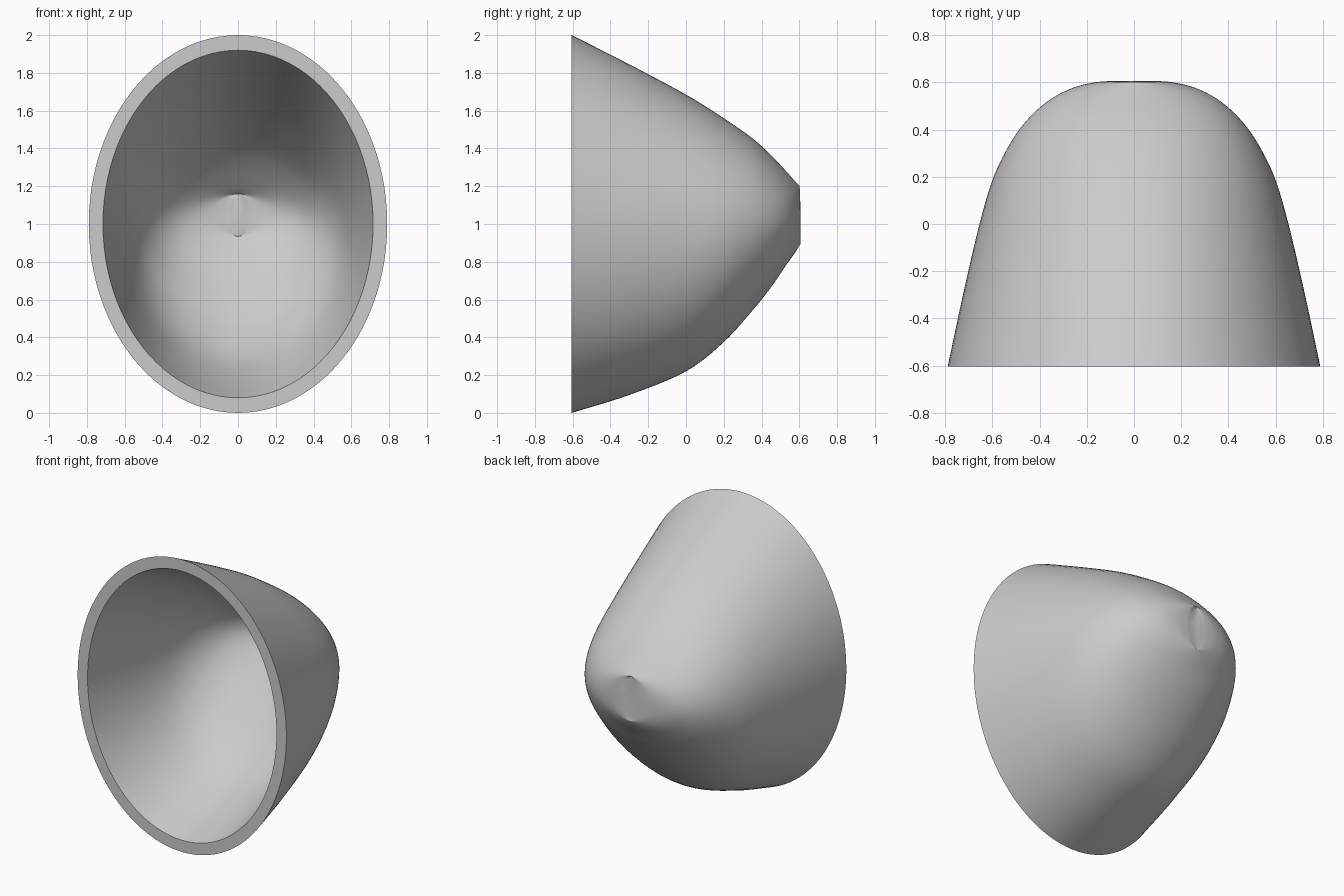
import bpy, bmesh, math
from mathutils import Vector

cube = bpy.data.objects.get("Cube")
if cube:
    bpy.data.objects.remove(cube, do_unlink=True)

SIDES, STEPS = 96, 6

# Shell stations from the open rim to the blunt nose: depth, half width, top, bottom
STATIONS = [Vector(s) for s in (
    (-.605, .79, 2, 0), (-.3, .725, 1.845, .095), (0, .655, 1.685, .22),
    (.2, .595, 1.56, .375), (.35, .52, 1.455, .54), (.45, .445, 1.365, .665),
    (.525, .36, 1.285, .775), (.575, .265, 1.23, .845), (.6, .17, 1.205, .885),
    (.606, .09, 1.2, .895), (.604, .04, 1.195, .9))]


def smooth_path(points):
    """Catmull-Rom curve through the stations."""
    ends = [2 * points[0] - points[1]] + points + [2 * points[-1] - points[-2]]
    path = []
    for p, q, r, s in zip(ends, ends[1:], ends[2:], ends[3:]):
        for i in range(STEPS):
            t = i / STEPS
            path.append((2 * q + (r - p) * t + (2 * p - 5 * q + 4 * r - s) * t ** 2
                         + (3 * q - p - 3 * r + s) * t ** 3) / 2)
    return path + [points[-1]]


def build_wall(bm, path, inner):
    """Loft elliptical rings and close the narrow nose; return the rim ring."""
    rings = []
    for i, (y, width, top, bottom) in enumerate(path):
        t = i / (len(path) - 1)
        mid, half = (top + bottom) / 2, (top - bottom) / 2
        if inner:
            y = -.605 + (y + .605) * .945
            width *= .905
            half -= .08 - .045 * t
        ring = []
        for k in range(SIDES):
            a = math.tau * k / SIDES
            # The nose leans forward slightly at its upper end
            lean = .012 * t ** 8 * max(0, math.sin(a)) ** 2
            ring.append(bm.verts.new((width * math.cos(a), y - lean,
                                      mid + half * math.sin(a))))
        rings.append(ring)
    for low, high in zip(rings, rings[1:]):
        bridge(bm, low, high)
    bm.faces.new(rings[-1])
    return rings[0]


def bridge(bm, first, second):
    for k in range(SIDES):
        n = (k + 1) % SIDES
        bm.faces.new((first[k], first[n], second[n], second[k]))


# Outer wall, inner wall and flat rim
bm = bmesh.new()
path = smooth_path(STATIONS)
outer_rim = build_wall(bm, path, False)
inner_rim = build_wall(bm, path, True)
bridge(bm, outer_rim, inner_rim)
bmesh.ops.recalc_face_normals(bm, faces=bm.faces[:])

mesh = bpy.data.meshes.new("hollow_shell")
bm.to_mesh(mesh)
bm.free()
shell = bpy.data.objects.new("hollow_shell", mesh)
bpy.context.collection.objects.link(shell)

# Plain grey
grey = bpy.data.materials.new("light_grey")
grey.use_nodes = True
grey.diffuse_color = (.6, .6, .6, 1)
grey.node_tree.nodes["Principled BSDF"].inputs["Base Color"].default_value = (.6, .6, .6, 1)
mesh.materials.append(grey)

bpy.ops.object.select_all(action='DESELECT')
shell.select_set(True)
bpy.context.view_layer.objects.active = shell
bpy.ops.object.shade_smooth_by_angle(angle=math.radians(40))
